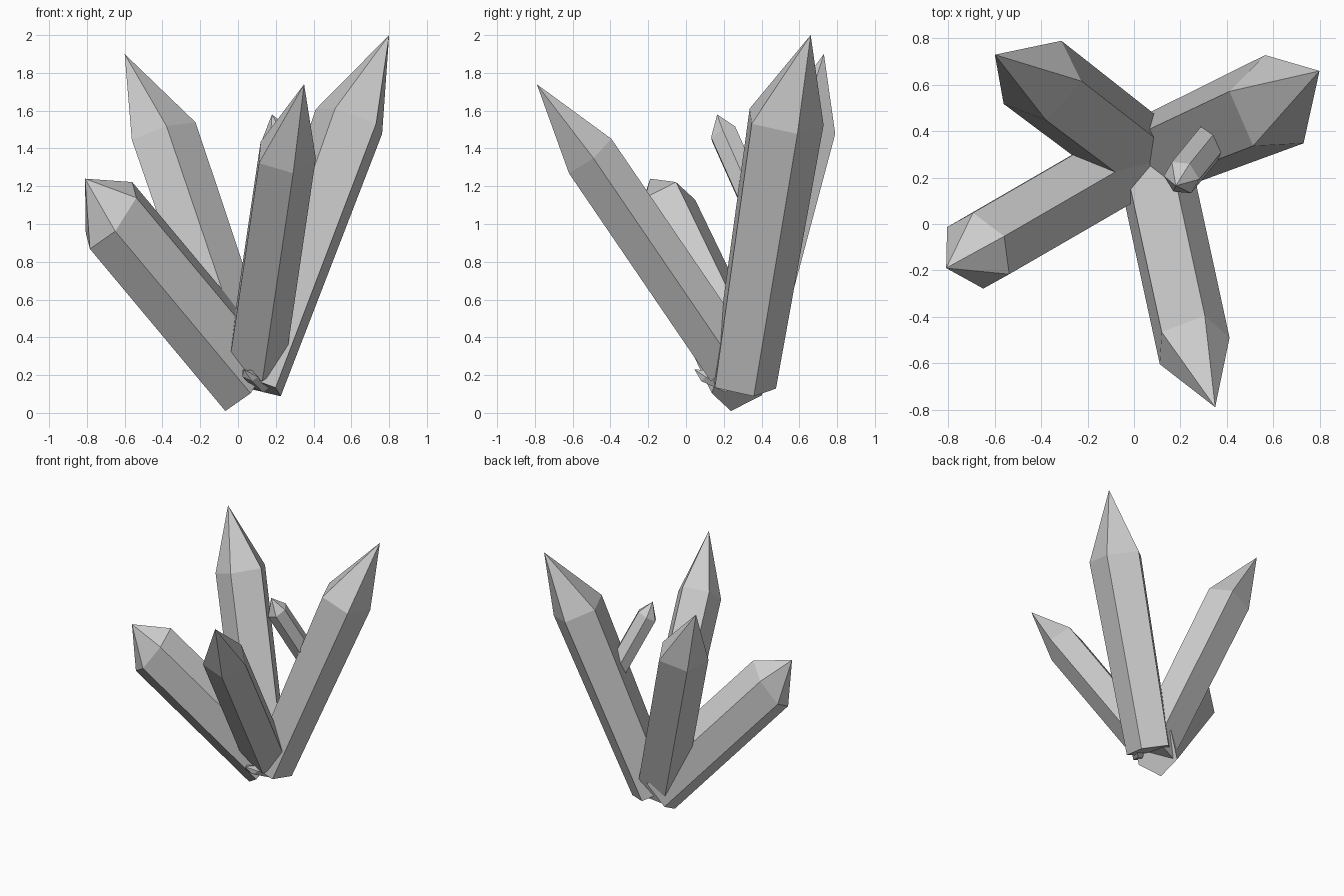
import bpy, bmesh
from math import cos, sin, tau
from mathutils import Vector as V

if "Cube" in bpy.data.objects:
    bpy.data.objects.remove(bpy.data.objects["Cube"])


def crystal(name, sides, tip, shoulder, u, v, base, taper):
    """Tapered prism from base to shoulder with a pointed tip.
    u and v span the shoulder polygon; taper scales the base polygon."""
    bm = bmesh.new()

    def ring(centre, scale):
        return [bm.verts.new(V(centre) + scale * (V(u) * cos(tau * i / sides) + V(v) * sin(tau * i / sides)))
                for i in range(sides)]

    low, high, apex = ring(base, taper), ring(shoulder, 1), bm.verts.new(tip)
    bm.faces.new(low)
    for i in range(sides):
        j = (i + 1) % sides
        bm.faces.new((low[i], low[j], high[j], high[i]))
        bm.faces.new((high[i], high[j], apex))
    bmesh.ops.recalc_face_normals(bm, faces=bm.faces)
    mesh = bpy.data.meshes.new(name)
    bm.to_mesh(mesh)
    bm.free()
    obj = bpy.data.objects.new(name, mesh)
    bpy.context.collection.objects.link(obj)
    return obj


# Large crystals fanning out of a shared root
crystal("front_crystal", 5, (.35, -.79, 1.74), (.248, -.515, 1.365),
        (.164, .025, -.017), (.007, .118, .096), (.085, .235, .265), 1)
crystal("back_right_crystal", 5, (.80, .66, 2.0), (.597, .515, 1.55),
        (.166, .075, -.073), (-.087, .20, -.003), (.085, .295, .15), .85)
crystal("back_left_crystal", 5, (-.60, .73, 1.90), (-.40, .62, 1.48),
        (.087, .17, -.003), (-.156, .06, -.062), (.05, .275, .16), .96)
crystal("left_crystal", 6, (-.81, -.19, 1.24), (-.672, -.115, 1.045),
        (.112, .062, .177), (.09, -.153, .006), (.045, .30, .187), 1)

# Small crystal growing from the side of the back right one
crystal("side_crystal", 6, (.18, .165, 1.58), (.205, .20, 1.475),
        (.035, .06, .042), (-.068, .043, -.005), (.36, .39, 1.05), 1)

# Tiny shard at the root
crystal("root_shard", 5, (.03, .045, .23), (.06, .09, .20),
        (.045, .015, -.01), (0, .015, .03), (.12, .22, .14), 1)
